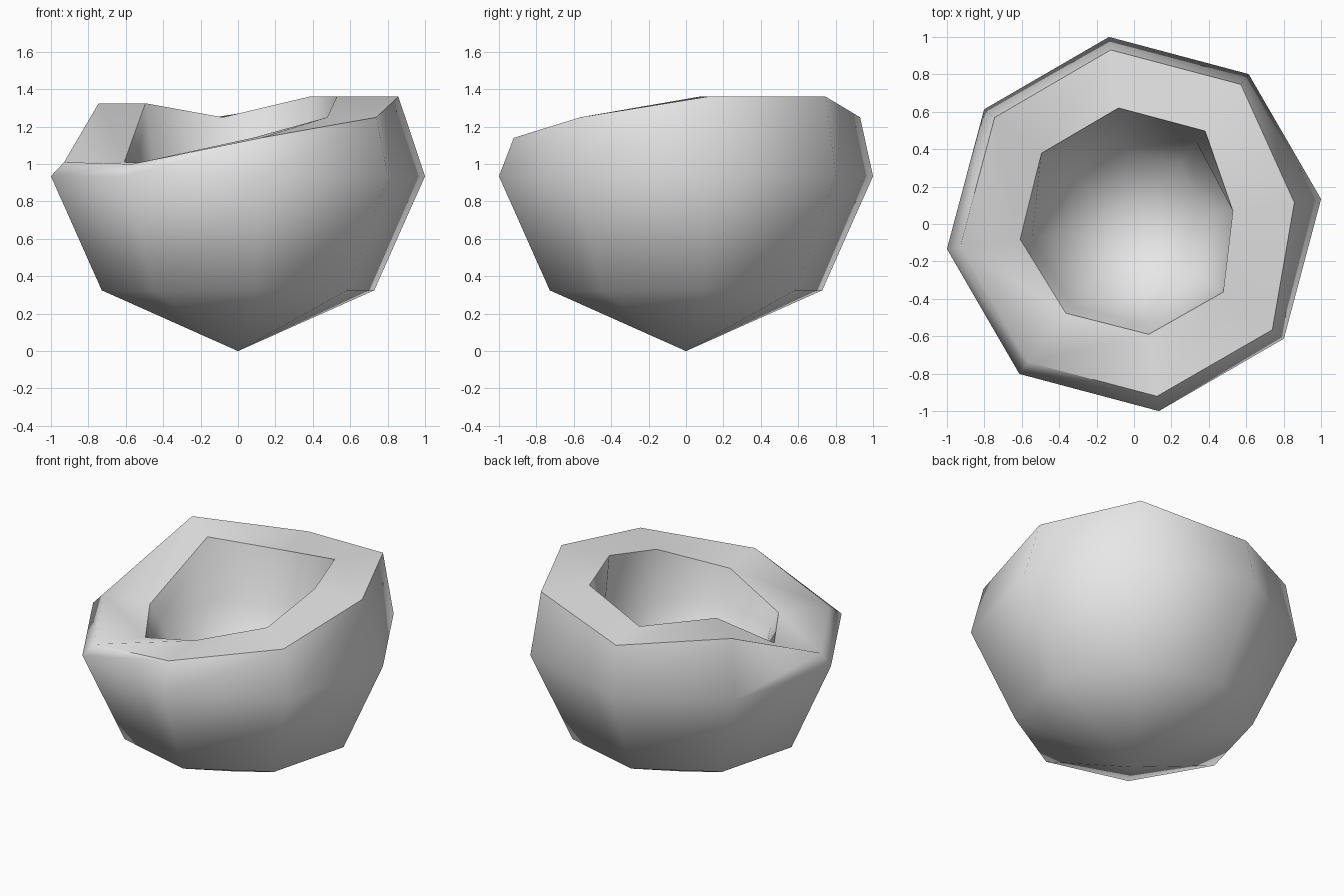
import bpy, bmesh, math
from mathutils import Vector

cube = bpy.data.objects.get("Cube")
if cube:
    bpy.data.objects.remove(cube)

SIDES = 8
TURN = math.radians(7.6)

# Broken rim: outer radius, inner radius, height at each corner
RIM = [(.865, .533, 1.36), (.94, .626, 1.36), (.939, .626, 1.25), (.938, .623, 1.325),
       (.938, .614, 1.01), (.931, .60, 1.0), (.929, .595, 1.14), (.931, .60, 1.25)]

bm = bmesh.new()


def corner(i, radius, z):
    a = TURN + math.tau * i / SIDES
    return bm.verts.new((radius * math.cos(a), radius * math.sin(a), z))


def ring(radius, z):
    return [corner(i, radius, z) for i in range(SIDES)]


def bridge(a, b):
    for i in range(SIDES):
        j = (i + 1) % SIDES
        bm.faces.new((a[i], a[j], b[j], b[i]))


def cap(loop, z):
    tip = bm.verts.new(Vector((0, 0, z)))
    for i in range(SIDES):
        bm.faces.new((tip, loop[(i + 1) % SIDES], loop[i]))


# Rings from the outer base, over the rim, down into the hollow
loops = [
    ring(.735, .325),
    ring(1.009, .935),
    [corner(i, r[0], r[2]) for i, r in enumerate(RIM)],
    [corner(i, r[1], r[2]) for i, r in enumerate(RIM)],
    ring(.55, .92),
    ring(.40, .60),
]
for lower, upper in zip(loops, loops[1:]):
    bridge(lower, upper)
cap(loops[0], 0)
cap(loops[-1], .42)
bmesh.ops.recalc_face_normals(bm, faces=bm.faces)

mesh = bpy.data.meshes.new("broken_shell")
bm.to_mesh(mesh)
bm.free()
shell = bpy.data.objects.new("broken_shell", mesh)
bpy.context.collection.objects.link(shell)

# Pale grey shell colour
grey = bpy.data.materials.new("pale_grey")
grey.use_nodes = True
colour = (.8, .8, .8, 1)
grey.diffuse_color = colour
grey.node_tree.nodes["Principled BSDF"].inputs["Base Color"].default_value = colour
mesh.materials.append(grey)

# Smooth walls with a crisp rim
bpy.ops.object.select_all(action='DESELECT')
shell.select_set(True)
bpy.context.view_layer.objects.active = shell
bpy.ops.object.shade_smooth_by_angle(angle=math.radians(55))
